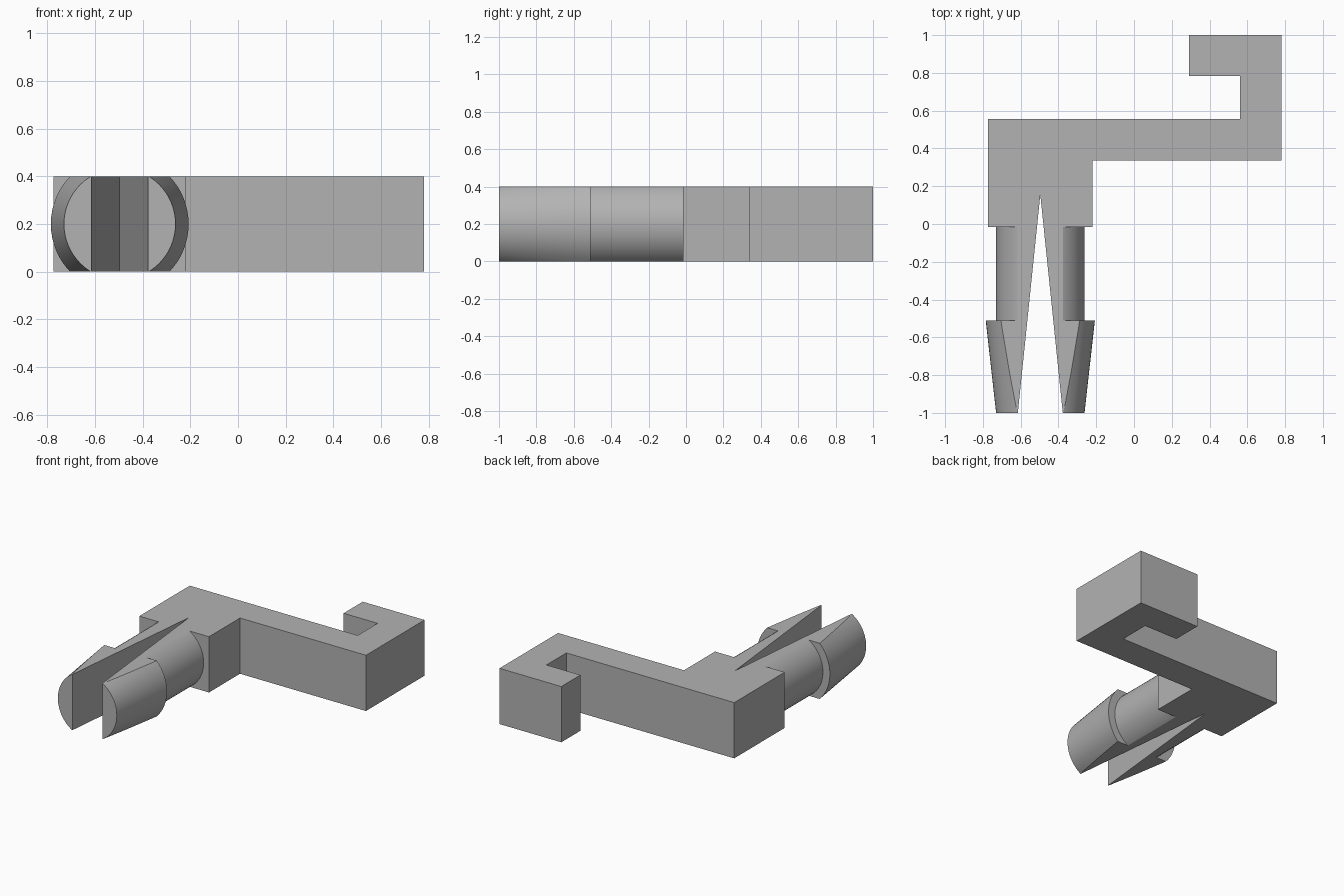
import bpy, bmesh, math
from mathutils import Vector

cube = bpy.data.objects.get("Cube")
if cube:
    bpy.data.objects.remove(cube, do_unlink=True)

THICK = 0.4                  # plate thickness
AXIS_X, AXIS_Z = -0.496, 0.2   # centre line of the split peg
FRONT, BACK, STEP = -1.0, -0.015, -0.51
TIP_Y, SLOT_HALF = 0.155, 0.119  # V slot apex and half width at the front
SHAFT_R, BARB_R = 0.234, 0.289

grey = bpy.data.materials.new("plain grey")
grey.use_nodes = True
COLOR = (0.45, 0.45, 0.45, 1)
grey.diffuse_color = COLOR
grey.node_tree.nodes["Principled BSDF"].inputs["Base Color"].default_value = COLOR


def finish(name, bm):
    bmesh.ops.recalc_face_normals(bm, faces=bm.faces)
    mesh = bpy.data.meshes.new(name)
    bm.to_mesh(mesh)
    bm.free()
    mesh.materials.append(grey)
    obj = bpy.data.objects.new(name, mesh)
    bpy.context.collection.objects.link(obj)
    return obj


def cut(bm, point, normal):
    """Remove everything on the normal side and cap the opening."""
    geom = bm.verts[:] + bm.edges[:] + bm.faces[:]
    bmesh.ops.bisect_plane(bm, geom=geom, dist=1e-6, plane_co=point,
                           plane_no=normal, clear_outer=True)
    rim = [e for e in bm.edges if e.is_boundary]
    bmesh.ops.holes_fill(bm, edges=rim, sides=0)


# Hooked arm: an extruded outline, with the end of the V slot in its block
notch = SLOT_HALF * (TIP_Y - BACK) / (TIP_Y - FRONT)
outline = [(-0.773, 0.557), (-0.773, BACK), (AXIS_X - notch, BACK),
           (AXIS_X, TIP_Y), (AXIS_X + notch, BACK), (-0.22, BACK),
           (-0.22, 0.337), (0.78, 0.337), (0.78, 1), (0.29, 1),
           (0.29, 0.783), (0.56, 0.783), (0.56, 0.557)]
bm = bmesh.new()
base = bm.faces.new([bm.verts.new((x, y, 0)) for x, y in outline])
top = bmesh.ops.extrude_face_region(bm, geom=[base])["geom"]
bmesh.ops.translate(bm, vec=(0, 0, THICK),
                    verts=[v for v in top if isinstance(v, bmesh.types.BMVert)])
finish("hooked_arm", bm)


# Split peg: a turned barbed shaft, flattened above and below, cut by the slot
def prong(name, side):
    bm = bmesh.new()
    profile = [(0, BACK), (SHAFT_R, BACK), (SHAFT_R, STEP),
               (BARB_R, STEP), (SHAFT_R, FRONT), (0, FRONT)]
    verts = [bm.verts.new((AXIS_X + r, y, AXIS_Z)) for r, y in profile]
    edges = [bm.edges.new(pair) for pair in zip(verts, verts[1:])]
    bmesh.ops.spin(bm, geom=verts + edges, cent=(AXIS_X, 0, AXIS_Z),
                   axis=(0, 1, 0), angle=math.tau, steps=64)
    bmesh.ops.remove_doubles(bm, verts=bm.verts, dist=1e-5)
    cut(bm, (0, 0, THICK), (0, 0, 1))
    cut(bm, (0, 0, 0), (0, 0, -1))
    slot_normal = Vector((-side * (TIP_Y - FRONT), -SLOT_HALF, 0)).normalized()
    cut(bm, (AXIS_X, TIP_Y, 0), slot_normal)
    # The end against the block is hidden
    hidden = [f for f in bm.faces if all(abs(v.co.y - BACK) < 1e-4 for v in f.verts)]
    bmesh.ops.delete(bm, geom=hidden, context="FACES")
    # Merge the flat wedges of the turned ends
    bmesh.ops.dissolve_limit(bm, angle_limit=0.001, verts=bm.verts, edges=bm.edges)
    obj = finish(name, bm)
    bpy.ops.object.select_all(action="DESELECT")
    obj.select_set(True)
    bpy.context.view_layer.objects.active = obj
    bpy.ops.object.shade_smooth_by_angle(angle=math.radians(20))


prong("left_prong", 1)
prong("right_prong", -1)
